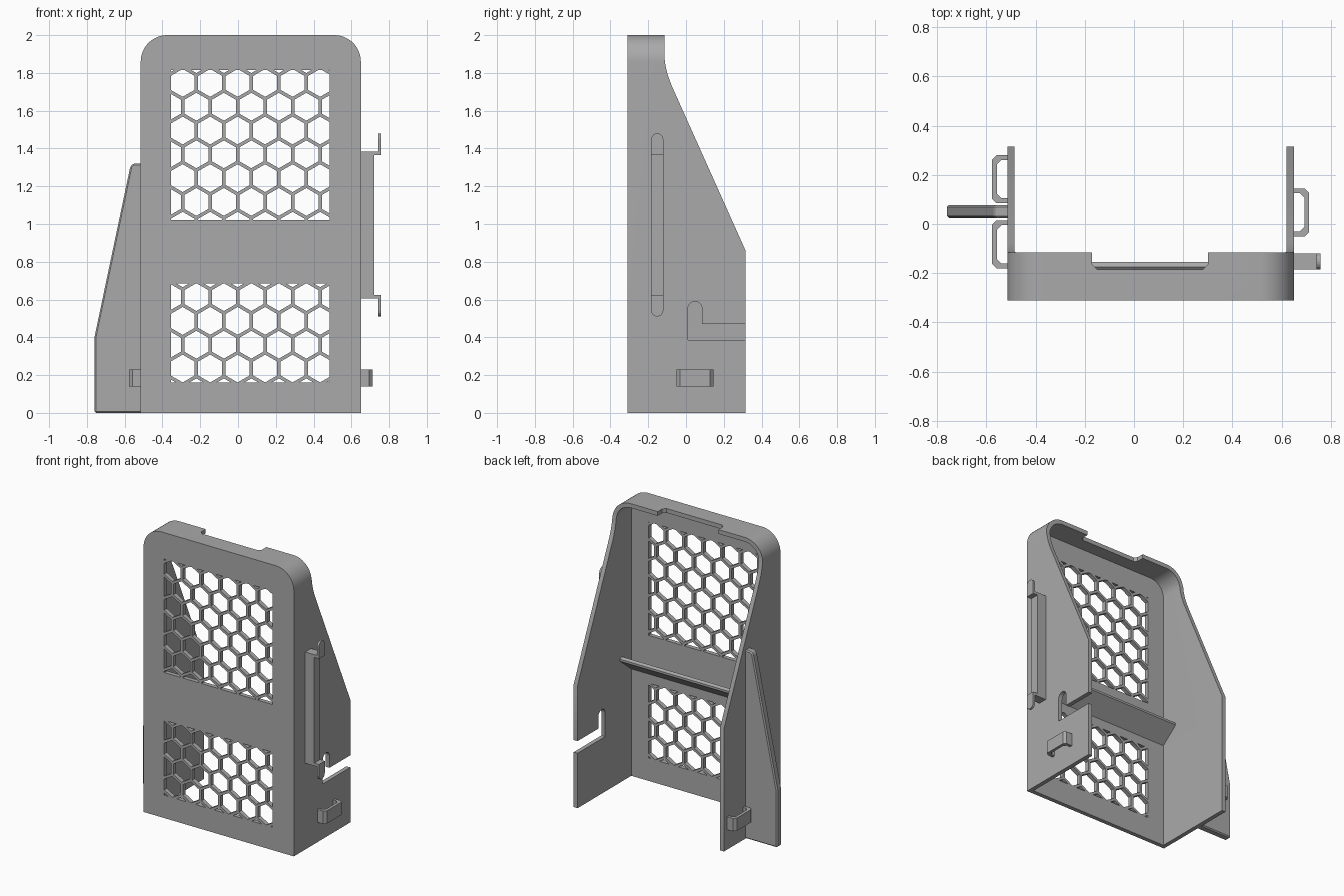
import bpy
import bmesh
from math import sin, cos, pi, sqrt
from mathutils import Vector

if "Cube" in bpy.data.objects:
    bpy.data.objects.remove(bpy.data.objects["Cube"])

grey = bpy.data.materials.new("plain_grey")
grey.use_nodes = True
colour = (0.40, 0.40, 0.40, 1)
grey.diffuse_color = colour
grey.node_tree.nodes["Principled BSDF"].inputs["Base Color"].default_value = colour

# Main extents of the tray
L, R = -0.515, 0.65
FRONT, BACK, TOP, T = -0.31, 0.315, 2.0, 0.03


def finish(name, bm):
    bmesh.ops.recalc_face_normals(bm, faces=bm.faces)
    mesh = bpy.data.meshes.new(name)
    bm.to_mesh(mesh)
    bm.free()
    mesh.materials.append(grey)
    obj = bpy.data.objects.new(name, mesh)
    bpy.context.collection.objects.link(obj)
    return obj


def place(axis, u, v, w):
    return {"x": (w, u, v), "y": (u, w, v), "z": (u, v, w)}[axis]


def prism(name, points, axis, a, b):
    """Extrude a 2D outline along an axis from a to b."""
    bm = bmesh.new()
    face = bm.faces.new([bm.verts.new(place(axis, u, v, a)) for u, v in points])
    new = bmesh.ops.extrude_face_region(bm, geom=[face])["geom"]
    verts = [g for g in new if isinstance(g, bmesh.types.BMVert)]
    bmesh.ops.translate(bm, verts=verts, vec=place(axis, 0, 0, b - a))
    return finish(name, bm)


def rect(u0, u1, v0, v1):
    return [(u0, v0), (u1, v0), (u1, v1), (u0, v1)]


def arc(cu, cv, r, start, end, n=8):
    return [(cu + r * cos(start + (end - start) * i / n),
             cv + r * sin(start + (end - start) * i / n)) for i in range(n + 1)]


def arch(x0, x1, z0, z1, r):
    return ([(x0, z0), (x1, z0)] + arc(x1 - r, z1 - r, r, 0, pi / 2, 12)
            + arc(x0 + r, z1 - r, r, pi / 2, pi, 12))


def apply_modifiers(obj):
    graph = bpy.context.evaluated_depsgraph_get()
    obj.data = bpy.data.meshes.new_from_object(obj.evaluated_get(graph))
    obj.modifiers.clear()


def cut(obj, cutter):
    mod = obj.modifiers.new("cut", "BOOLEAN")
    mod.operation, mod.solver, mod.object = "DIFFERENCE", "EXACT", cutter
    apply_modifiers(obj)
    bpy.data.objects.remove(cutter)


def bevel(obj, width):
    mod = obj.modifiers.new("bevel", "BEVEL")
    mod.width, mod.segments = width, 1
    apply_modifiers(obj)


def smooth(obj):
    bpy.ops.object.select_all(action="DESELECT")
    obj.select_set(True)
    bpy.context.view_layer.objects.active = obj
    bpy.ops.object.shade_smooth_by_angle()


def hex_holes(x0, x1, z0, z1, pitch=0.1455, bar=0.018):
    """Honeycomb cutter trimmed to a rectangular window."""
    bm = bmesh.new()
    step, radius = pitch * sqrt(3) / 2, (pitch - bar) / sqrt(3)
    for row in range(-9, 8):
        for col in range(-1, 8):
            cx = -0.293 + pitch * (col + 0.5 * (row % 2 == 0))
            cz = 1.117 + step * row
            ring = arc(cx, cz, radius, pi / 6, pi / 6 + 2 * pi, 6)[:6]
            bm.faces.new([bm.verts.new((u, FRONT - 0.1, v)) for u, v in ring])
    for co, no in (((x0, 0, 0), (-1, 0, 0)), ((x1, 0, 0), (1, 0, 0)),
                   ((0, 0, z0), (0, 0, -1)), ((0, 0, z1), (0, 0, 1))):
        geom = bm.verts[:] + bm.edges[:] + bm.faces[:]
        bmesh.ops.bisect_plane(bm, geom=geom, plane_co=Vector(co),
                               plane_no=Vector(no), clear_outer=True)
    new = bmesh.ops.extrude_face_region(bm, geom=bm.faces[:])["geom"]
    verts = [g for g in new if isinstance(g, bmesh.types.BMVert)]
    bmesh.ops.translate(bm, verts=verts, vec=(0, 0.2, 0))
    return finish("honeycomb_cutter", bm)


# Tray shell: rounded top, open back and bottom
tray = prism("tray_shell", arch(L, R, 0, TOP, 0.14), "y", FRONT, BACK)
cut(tray, prism("cavity", arch(L + T, R - T, -0.5, TOP - T, 0.11), "y", FRONT + T, 1))

# Sloping back edge of both side walls
slope = [(-0.115, 2.5), (-0.115, 1.89), (-0.109, 1.84), (-0.097, 1.79),
         (-0.077, 1.735), (BACK, 0.86), (1, 0.86), (1, 2.5)]
cut(tray, prism("slope_cutter", slope, "x", -1, 1))

# Notch in the top plate
notch = [(-0.17, 0.2), (-0.17, -0.165), (-0.15, -0.185),
         (0.28, -0.185), (0.30, -0.165), (0.30, 0.2)]
cut(tray, prism("notch_cutter", notch, "z", 1.9, 2.1))

# Bent slot in one side wall
slot = ([(0.01, 0.385), (0.5, 0.385), (0.5, 0.47), (0.085, 0.47)]
        + arc(0.0475, 0.5525, 0.0375, 0, pi))
cut(tray, prism("slot_cutter", slot, "x", 0.55, 0.75))

# Honeycomb vents
for z0, z1 in ((1.02, 1.815), (0.16, 0.685)):
    cut(tray, hex_holes(-0.355, 0.485, z0, z1))
smooth(tray)

# Tilted slat behind the solid band
slat = [(-0.285, 0.745), (-0.285, 0.785), (-0.175, 0.875), (-0.155, 0.865), (-0.155, 0.85)]
prism("inner_slat", slat, "x", L + T / 2, R - T / 2)

# Side fin
fin = prism("side_fin", [(-0.76, 0), (L + 0.01, 0), (L + 0.01, 1.32),
                         (-0.555, 1.32), (-0.57, 1.305), (-0.76, 0.40)],
            "y", 0.025, 0.077)
bevel(fin, 0.008)


def clip(name, wall, side, y0, y1, d=0.062, t=0.02, c=0.018):
    """Chamfered loop standing off a side wall."""
    def half(depth, a, b):
        return [(-0.01, a), (depth - c, a), (depth, a + c),
                (depth, b - c), (depth - c, b), (-0.01, b)]
    outline = half(d, y0, y1) + half(d - t, y0 + t, y1 - t)[::-1]
    prism(name, [(wall + side * u, v) for u, v in outline], "z", 0.14, 0.23)


clip("left_clip", R, 1, -0.05, 0.145)
clip("right_front_clip", L, -1, -0.18, 0.015)
clip("right_back_clip", L, -1, 0.085, 0.28)

# Cable winder: core block and two hooked ends
Y0, Y1, MID = -0.185, -0.12, 0.995
prism("winder_core", rect(R - 0.01, 0.72, 0.61, 1.38), "y", Y0, Y1)
for name, s in (("upper", 1), ("lower", -1)):
    arm = [(R - 0.01, 0.37), (0.757, 0.37), (0.757, 0.43),
           (0.742, 0.43), (0.742, 0.39), (R - 0.01, 0.39)]
    prism(name + "_winder_arm", [(x, MID + s * z) for x, z in arm], "y", Y0, Y1)
    tip = [(Y0, 0.42), (Y1, 0.42)] + arc((Y0 + Y1) / 2, 0.4525, (Y1 - Y0) / 2, 0, pi)
    prism(name + "_winder_tip", [(y, MID + s * z) for y, z in tip], "x", 0.742, 0.757)
